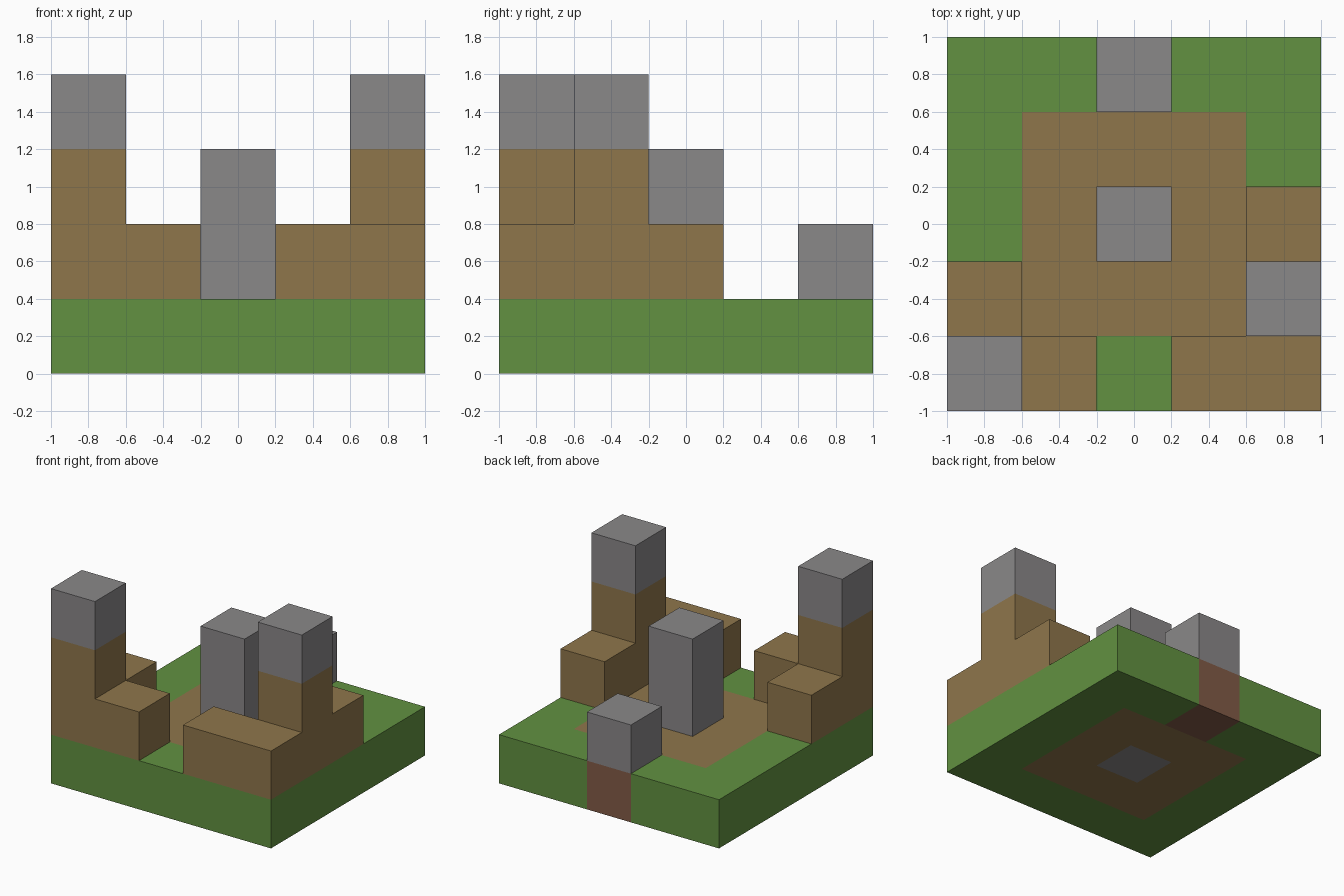
import bpy
import bmesh
from mathutils import Vector

if "Cube" in bpy.data.objects:
    bpy.data.objects.remove(bpy.data.objects["Cube"], do_unlink=True)

CELL = 0.4  # edge length of one building block


def linear(value):
    c = value / 255
    return c / 12.92 if c <= 0.04045 else ((c + 0.055) / 1.055) ** 2.4


def material(name, *rgb):
    mat = bpy.data.materials.new(name)
    colour = [linear(v) for v in rgb] + [1.0]
    mat.diffuse_color = colour
    mat.use_nodes = True
    bsdf = mat.node_tree.nodes["Principled BSDF"]
    bsdf.inputs["Base Color"].default_value = colour
    bsdf.inputs["Roughness"].default_value = 0.9
    return mat


grass = material("grass green", 98, 145, 65)
earth = material("earth brown", 143, 118, 75)
stone = material("stone grey", 138, 136, 137)
clay = material("clay red brown", 130, 91, 71)


def column(x, y, bottom, top):
    """Blocks stacked from one level up to another on a grid square."""
    return {(x, y, z) for z in range(bottom, top)}


def area(radius):
    return {(x, y, 0) for x in range(-radius, radius + 1)
            for y in range(-radius, radius + 1)}


# Ground: grass border, earth courtyard and a clay block under the gate stone
well = column(0, 0, 0, 3)
threshold = column(0, 2, 0, 1)
parts = {
    "grass_border": (grass, area(2) - area(1) - threshold),
    "courtyard_floor": (earth, area(1) - well),
    "back_threshold": (clay, threshold),
    "central_pillar": (stone, well),
    "back_stone": (stone, column(0, 2, 1, 2)),
    # Right corner: tower with a low wall on each side
    "right_tower": (earth, column(-2, -2, 1, 3)),
    "right_tower_cap": (stone, column(-2, -2, 3, 4)),
    "right_side_wall": (earth, column(-2, -1, 1, 2)),
    "right_front_wall": (earth, column(-1, -2, 1, 2)),
    # Left corner: low wall around the corner and a tower behind it
    "left_front_wall": (earth, column(1, -2, 1, 2) | column(2, -2, 1, 2)),
    "left_tower": (earth, column(2, -1, 1, 3)),
    "left_tower_cap": (stone, column(2, -1, 3, 4)),
    "left_side_wall": (earth, column(2, 0, 1, 2)),
}
occupied = set().union(*(cells for _, cells in parts.values()))


def build(name, mat, cells):
    """Make one part from its blocks, keeping only the exposed faces."""
    bm = bmesh.new()
    for cell in cells:
        centre = (Vector(cell) + Vector((0, 0, 0.5))) * CELL
        for axis in range(3):
            for sign in (-1, 1):
                normal = Vector((0, 0, 0))
                normal[axis] = sign
                if tuple(int(a + b) for a, b in zip(cell, normal)) in occupied:
                    continue
                u = Vector((0, 0, 0))
                u[(axis + 1) % 3] = 1
                v = normal.cross(u)
                corners = (-u - v, u - v, u + v, v - u)
                bm.faces.new([bm.verts.new(centre + (normal + c) * CELL / 2)
                              for c in corners])
    bmesh.ops.remove_doubles(bm, verts=bm.verts[:], dist=0.001)
    mesh = bpy.data.meshes.new(name)
    bm.to_mesh(mesh)
    bm.free()
    mesh.materials.append(mat)
    bpy.context.collection.objects.link(bpy.data.objects.new(name, mesh))


for part_name, (part_material, part_cells) in parts.items():
    build(part_name, part_material, part_cells)
